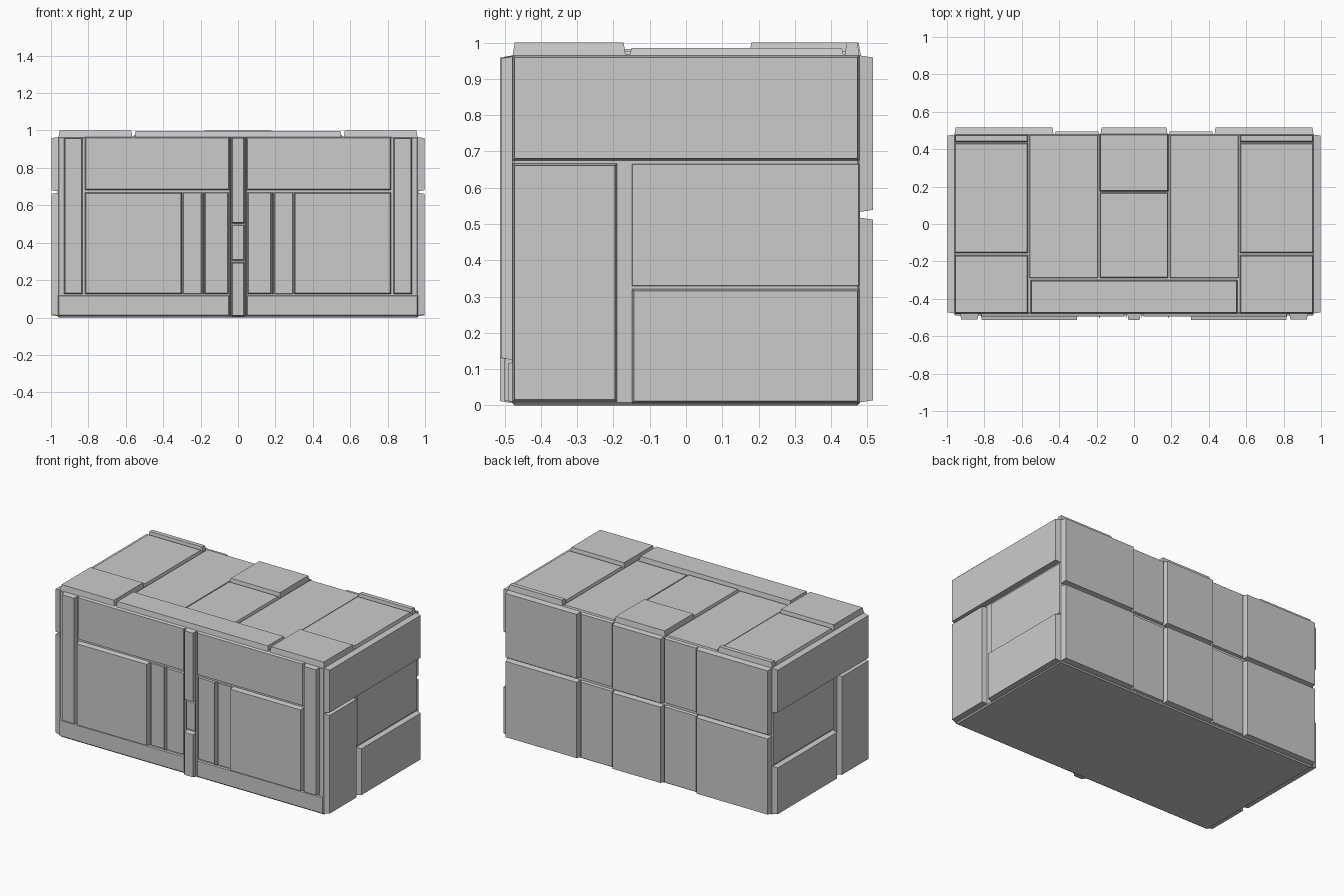
import bpy, bmesh
from mathutils import Vector

if "Cube" in bpy.data.objects:
    bpy.data.objects.remove(bpy.data.objects["Cube"])

CX, CY, CZ = 0.965, 0.48, 0.967   # core half width, half depth, height


def make(name, verts, faces):
    mesh = bpy.data.meshes.new(name)
    bm = bmesh.new()
    vs = [bm.verts.new(v) for v in verts]
    for f in faces:
        bm.faces.new([vs[i] for i in f])
    bmesh.ops.recalc_face_normals(bm, faces=bm.faces)
    bm.to_mesh(mesh)
    bm.free()
    ob = bpy.data.objects.new(name, mesh)
    bpy.context.collection.objects.link(ob)
    return ob


BOX = [(0, 1, 2, 3), (4, 5, 6, 7), (0, 1, 5, 4), (1, 2, 6, 5), (2, 3, 7, 6), (3, 0, 4, 7)]
SIDES = {
    "front": lambda u, v, h: (u, -CY - h, v),
    "back": lambda u, v, h: (u, CY + h, v),
    "right": lambda u, v, h: (CX + h, u, v),
    "left": lambda u, v, h: (-CX - h, u, v),
    "top": lambda u, v, h: (u, v, CZ + h),
}


def panel(name, side, u0, u1, v0, v1, h, c=0.006):
    """Flat plate with slightly tapered rim, fixed on one side of the crate."""
    p = SIDES[side]
    verts = []
    for d, hh in ((0, -0.004), (min(c, h * 0.5), h)):
        verts += [p(u0 + d, v0 + d, hh), p(u1 - d, v0 + d, hh),
                  p(u1 - d, v1 - d, hh), p(u0 + d, v1 - d, hh)]
    return make(name, verts, BOX)


def mirrored(name, side, u0, u1, v0, v1, h):
    panel(name + "_right", side, u0, u1, v0, v1, h)
    panel(name + "_left", side, -u1, -u0, v0, v1, h)


# core body with chamfered edges
core = make("core_body",
            [(x, y, z) for z in (0, CZ) for x, y in
             ((-CX, -CY), (CX, -CY), (CX, CY), (-CX, CY))], BOX)
bev = core.modifiers.new("chamfer", "BEVEL")
bev.width = 0.008
bev.segments = 1

# front: doors, posts, rails and base band
mirrored("base_band", "front", 0.045, 0.962, 0.008, 0.12, 0.010)
mirrored("door_panel", "front", 0.30, 0.82, 0.125, 0.67, 0.033)
mirrored("upper_panel", "front", 0.045, 0.82, 0.68, 0.965, 0.014)
mirrored("corner_post", "front", 0.83, 0.93, 0.125, 0.962, 0.030)
mirrored("outer_slat", "front", 0.193, 0.295, 0.125, 0.67, 0.008)
mirrored("inner_slat", "front", 0.05, 0.178, 0.125, 0.67, 0.010)
mirrored("slat_rail", "front", 0.178, 0.190, 0.125, 0.67, 0.026)
mirrored("centre_rail", "front", 0.037, 0.047, 0.008, 0.965, 0.022)
panel("centre_post_lower", "front", -0.036, 0.036, 0.006, 0.297, 0.033)
panel("centre_post_latch", "front", -0.036, 0.036, 0.303, 0.497, 0.012)
panel("centre_post_upper", "front", -0.036, 0.036, 0.503, 0.965, 0.033)

# both ends share one layout
for s in ("right", "left"):
    panel(s + "_end_upper", s, -0.478, 0.478, 0.675, 0.965, 0.033)
    panel(s + "_end_front", s, -0.478, -0.19, 0.01, 0.667, 0.033)
    panel(s + "_end_middle", s, -0.15, 0.478, 0.328, 0.667, 0.006)
    panel(s + "_end_lower", s, -0.15, 0.478, 0.006, 0.322, 0.033)

# back: two rows of plates
for row, v0, v1 in (("lower", 0.008, 0.518), ("upper", 0.533, 0.965)):
    mirrored(f"back_{row}_outer", "back", 0.43, 0.96, v0, v1, 0.035)
    mirrored(f"back_{row}_recessed", "back", 0.185, 0.425, v0, v1, 0.015)
    panel(f"back_{row}_centre", "back", -0.18, 0.18, v0, v1, 0.035)

# roof plates
mirrored("roof_front_corner", "top", 0.565, 0.96, -0.478, -0.166, 0.033)
mirrored("roof_back_corner", "top", 0.565, 0.96, -0.156, 0.435, 0.018)
mirrored("roof_back_edge", "top", 0.565, 0.96, 0.437, 0.478, 0.033)
mirrored("roof_recessed", "top", 0.19, 0.56, -0.29, 0.478, 0.008)
panel("roof_centre_front", "top", -0.184, 0.184, -0.29, 0.169, 0.016)
panel("roof_centre_back", "top", -0.184, 0.184, 0.174, 0.482, 0.033)
panel("roof_front_strip", "top", -0.553, 0.553, -0.478, -0.30, 0.031)
